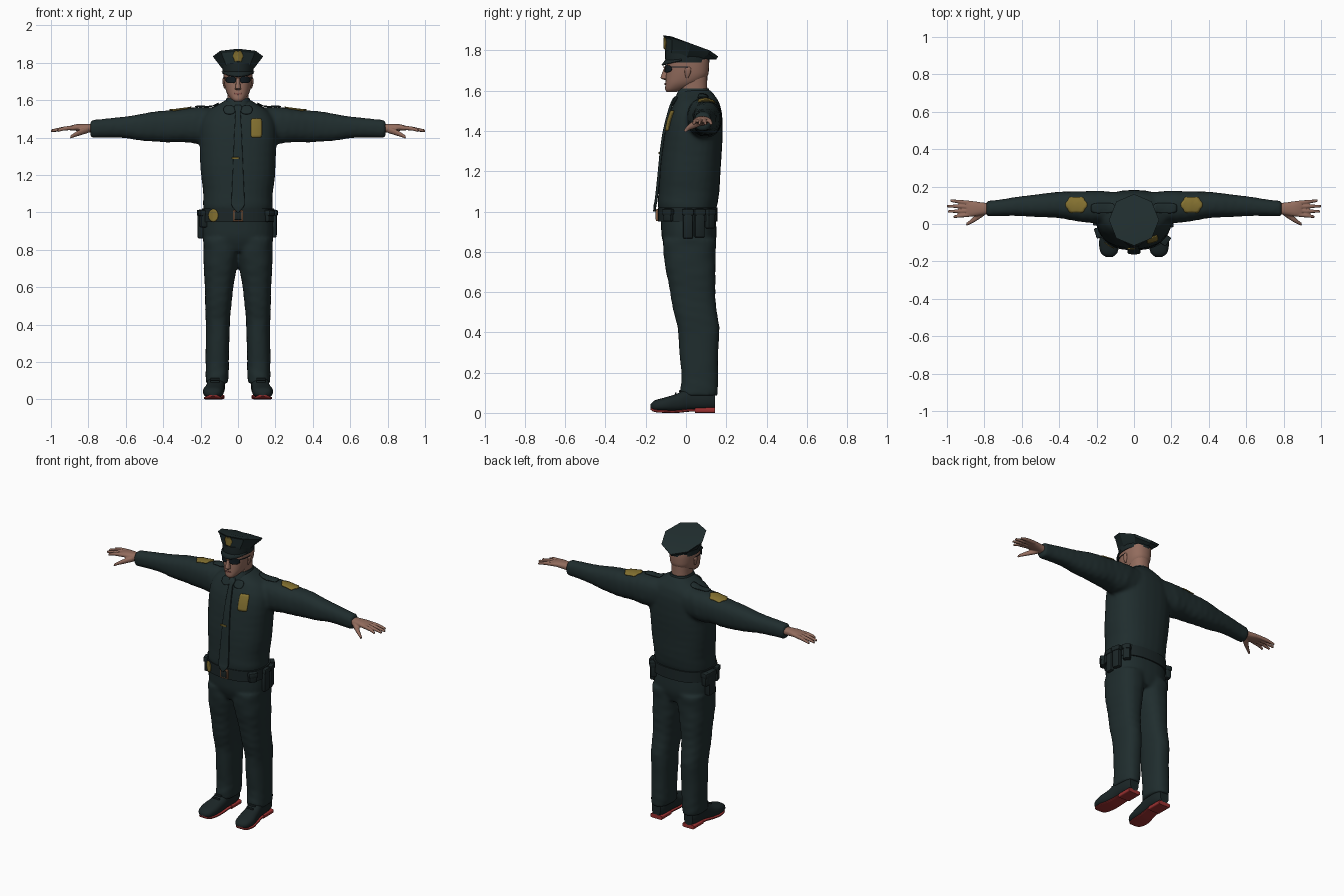
import bpy, bmesh, math

cube = bpy.data.objects.get("Cube")
if cube:
    bpy.data.objects.remove(cube, do_unlink=True)


def material(name, r, g, b):
    m = bpy.data.materials.new(name)
    m.use_nodes = True
    m.diffuse_color = (r, g, b, 1)
    node = next(n for n in m.node_tree.nodes if n.type == 'BSDF_PRINCIPLED')
    node.inputs["Base Color"].default_value = (r, g, b, 1)
    node.inputs["Roughness"].default_value = 0.8
    return m


UNIFORM = material("uniform_green", .014, .026, .027)
LEATHER = material("dark_leather", .011, .019, .02)
SKIN = material("skin", .29, .15, .11)
LIPS = material("lips", .22, .08, .065)
GOLD = material("gold", .23, .165, .03)
COPPER = material("buckle_copper", .25, .12, .06)
GLASS = material("dark_glass", .006, .011, .015)
RED = material("sole_red", .33, .03, .03)


def finish(bm, name, mat, voxel=0, smooth=0, angle=40):
    """Turn a bmesh into a shaded object, optionally fused by remeshing."""
    bmesh.ops.recalc_face_normals(bm, faces=bm.faces[:])
    me = bpy.data.meshes.new(name)
    bm.to_mesh(me)
    bm.free()
    ob = bpy.data.objects.new(name, me)
    bpy.context.collection.objects.link(ob)
    me.materials.append(mat)
    bpy.ops.object.select_all(action='DESELECT')
    ob.select_set(True)
    bpy.context.view_layer.objects.active = ob
    bpy.ops.object.shade_smooth_by_angle(angle=math.radians(angle))
    if voxel:
        r = ob.modifiers.new("fuse", 'REMESH')
        r.mode, r.voxel_size, r.use_smooth_shade = 'VOXEL', voxel, True
        s = ob.modifiers.new("soften", 'SMOOTH')
        s.factor, s.iterations = 0.5, smooth
    return ob


def spline(rows, steps):
    """Smoothly interpolate between rows of numbers."""
    out = []
    for i in range(len(rows) - 1):
        a, b, c, d = (rows[max(i - 1, 0)], rows[i], rows[i + 1], rows[min(i + 2, len(rows) - 1)])
        for k in range(steps):
            t = k / steps
            out.append([q + t / 2 * (r - p + t * (2*p - 5*q + 4*r - s + t * (3*(q - r) + s - p)))
                        for p, q, r, s in zip(a, b, c, d)])
    return out + [rows[-1]]


def loft(bm, axis, rows, side=1, n=28, power=2.4, steps=4, wobble=0):
    """Skin rings of (position, u_min, u_max, v_min, v_max); u, v are zy, xz or xy."""
    order = {'x': (2, 1, 0), 'y': (0, 2, 1), 'z': (0, 1, 2)}[axis]
    rings = []
    for t, u0, u1, v0, v1 in spline(rows, steps):
        ring = []
        for k in range(n):
            a = math.tau * k / n
            f = 1 + wobble * math.sin(2 * a + t * 70) * math.sin(t * 43 + a)
            c, s = (math.copysign(abs(w) ** (2 / power), w) * f for w in (math.cos(a), math.sin(a)))
            vals = ((u0 + u1) / 2 + c * (u1 - u0) / 2, (v0 + v1) / 2 + s * (v1 - v0) / 2, t)
            p = [vals[order[j]] for j in range(3)]
            ring.append(bm.verts.new((p[0] * side, p[1], p[2])))
        rings.append(ring)
    for a, b in zip(rings, rings[1:]):
        for k in range(n):
            bm.faces.new((a[k], a[(k + 1) % n], b[(k + 1) % n], b[k]))
    bm.faces.new(rings[0])
    bm.faces.new(rings[-1])


def solid(name, mat, axis, rows, **kw):
    bm = bmesh.new()
    loft(bm, axis, rows, **kw)
    return finish(bm, name, mat)


def box(name, mat, pos, size, bevel=.008, turn=0):
    bm = bmesh.new()
    bmesh.ops.create_cube(bm, size=1)
    bmesh.ops.scale(bm, vec=size, verts=bm.verts)
    bmesh.ops.bevel(bm, geom=bm.edges[:], offset=bevel, segments=2, affect='EDGES', profile=.5)
    ob = finish(bm, name, mat)
    ob.location, ob.rotation_euler.z = pos, turn


def patch(name, mat, target, centre, w, h, down=False, power=4, lift=.004, scallop=0):
    """Thin plate laid on a surface from the front, or from above."""
    bm, n, prev = bmesh.new(), 32, None

    def at(u, v):
        return bm.verts.new((centre[0] + u, centre[1] + v, 2) if down else (centre[0] + u, -.5, centre[1] + v))
    hub = at(0, 0)
    for r in (.25, .5, .75, 1):
        ring = []
        for k in range(n):
            a = math.tau * k / n
            f = r * (1 + scallop * math.cos(6 * a))
            c, s = (math.copysign(abs(q) ** (2 / power), q) * f for q in (math.cos(a), math.sin(a)))
            ring.append(at(c * w / 2, s * h / 2))
        for k in range(n):
            j = (k + 1) % n
            bm.faces.new((prev[k], ring[k], ring[j], prev[j]) if prev else (hub, ring[k], ring[j]))
        prev = ring
    ob = finish(bm, name, mat)
    m = ob.modifiers.new("lay", 'SHRINKWRAP')
    m.target, m.wrap_method, m.wrap_mode, m.offset = target, 'PROJECT', 'ABOVE_SURFACE', lift
    m.use_project_z, m.use_project_y = down, not down
    m.use_positive_direction, m.use_negative_direction = not down, down
    m = ob.modifiers.new("thickness", 'SOLIDIFY')
    m.thickness, m.offset = .005, 0


SIDES = (("left", 1), ("right", -1))

# Shirt: torso and sleeves fused
bm = bmesh.new()
torso = [(.99, .178, -.125, .14), (1.03, .186, -.14, .155), (1.1, .186, -.137, .165), (1.2, .198, -.13, .172),
         (1.3, .203, -.12, .178), (1.4, .206, -.105, .182), (1.48, .2, -.085, .18),
         (1.54, .165, -.06, .165), (1.58, .1, -.04, .14), (1.605, .06, -.02, .12)]
loft(bm, 'z', [(z, -w, w, f, b) for z, w, f, b in torso], wobble=.008)
sleeve = [(.08, .09, 1.48, .08, .085), (.2, .09, 1.463, .086, .098), (.3, .096, 1.465, .08, .088),
          (.4, .1, 1.46, .07, .084), (.5, .1, 1.455, .062, .074), (.6, .095, 1.456, .053, .058),
          (.7, .088, 1.45, .045, .051), (.79, .083, 1.447, .041, .047)]
for _, s in SIDES:
    loft(bm, 'x', [(x, z - c, z + c, y - r, y + r) for x, y, z, r, c in sleeve], side=s, wobble=.05)
shirt = finish(bm, "shirt", UNIFORM, .011, 4)

# Trousers: hips and legs fused
bm = bmesh.new()
loft(bm, 'z', [(.79, -.15, .15, -.09, .13), (.86, -.186, .186, -.118, .15),
               (.94, -.188, .188, -.125, .15), (1.01, -.18, .18, -.13, .145)])
leg = [(.86, -.012, .188, -.117, .15), (.72, .002, .183, -.102, .147), (.6, .026, .178, -.08, .145),
       (.5, .035, .175, -.06, .155), (.4, .044, .172, -.04, .165), (.2, .048, .172, -.024, .158),
       (.12, .052, .174, -.028, .159), (.085, .056, .172, -.024, .157)]
for _, s in SIDES:
    loft(bm, 'z', leg, side=s, wobble=.03)
finish(bm, "trousers", UNIFORM, .011, 3)

# Shoes with red soles and heels, and hands
shoe = [(-.176, .115, .15, .042, .022), (-.155, .09, .177, .062, .01), (-.1, .077, .187, .078, .006),
        (-.04, .075, .175, .097, .006), (.02, .072, .165, .13, .012), (.1, .07, .16, .132, .014),
        (.143, .085, .148, .11, .02)]
for tag, s in SIDES:
    solid(tag + "_shoe", LEATHER, 'y', [(y, a, b, low, top) for y, a, b, top, low in shoe], side=s)
    solid(tag + "_sole", RED, 'y', [(y, a + .004, b - .004, low - .006, low + .008)
                                    for y, a, b, top, low in shoe], side=s, power=4)
    solid(tag + "_heel", RED, 'y', [(y, .073, .159, 0, .026) for y in (.045, .09, .143)], side=s, power=5)
    for i in range(3):
        y = -.05 + i * .02
        box(f"{tag}_lace_{i}", LEATHER, (s * .123, y, .096 + i * .012), (.05, .008, .012), .003)

    bm = bmesh.new()
    loft(bm, 'x', [(.76, 1.425, 1.472, .055, .11), (.81, 1.43, 1.474, .048, .115),
                   (.86, 1.436, 1.472, .04, .122), (.895, 1.438, 1.464, .04, .122)], side=s)
    for i, tip in enumerate((.965, .995, 1.0, .982)):
        y, spread = .05 + i * .021, (i - 1.5) * .004
        loft(bm, 'x', [(.87, 1.441, 1.465, y - .011, y + .011),
                       (.93, 1.437, 1.459, y + spread - .01, y + spread + .01),
                       (tip, 1.429, 1.444, y + 2 * spread - .007, y + 2 * spread + .007)], side=s, n=12)
    loft(bm, 'x', [(.8, 1.425, 1.462, .045, .085), (.845, 1.411, 1.443, .015, .05),
                   (.875, 1.402, 1.426, -.001, .022), (.897, 1.393, 1.41, -.011, .006)], side=s, n=12)
    finish(bm, tag + "_hand", SKIN, .0045, 2)

# Neck, head, nose and mouth
solid("neck", SKIN, 'z', [(1.53, -.06, .06, -.03, .115), (1.6, -.056, .056, -.03, .106),
                          (1.68, -.058, .058, -.04, .106)])
skull = [(1.593, .018, -.095, -.05), (1.606, .036, -.103, -.01), (1.635, .058, -.102, .06),
         (1.67, .07, -.1, .105), (1.71, .076, -.097, .114), (1.76, .078, -.097, .114), (1.8, .07, -.08, .1)]
head = solid("head", SKIN, 'z', [(z, -w, w, f, b) for z, w, f, b in skull])
solid("nose", SKIN, 'z', [(1.654, -.01, .01, -.108, -.08), (1.66, -.016, .016, -.122, -.08),
                          (1.67, -.014, .014, -.125, -.08), (1.72, -.008, .008, -.106, -.08)], n=12)
patch("mouth", LIPS, head, (0, 1.634), .042, .01, power=2, lift=.002)

# Ears and sunglasses
for tag, s in SIDES:
    solid(tag + "_ear", SKIN, 'z', [(1.662, .064, .074, .0, .01), (1.685, .066, .081, -.006, .022),
                                    (1.708, .066, .084, -.005, .026), (1.718, .068, .08, .004, .02)], side=s, n=12)
    patch(tag + "_lens", GLASS, head, (s * .034, 1.709), .048, .036, power=3, lift=.007)
    solid(tag + "_temple", GLASS, 'y', [(-.075, .058, .064, 1.715, 1.72), (-.03, .074, .079, 1.715, 1.72),
                                        (.01, .077, .081, 1.715, 1.72)], side=s, n=8)
box("glasses_bridge", COPPER, (0, -.11, 1.718), (.024, .008, .006), .002)

# Peaked cap: round band, eight-sided flared crown, visor
solid("cap_band", LEATHER, 'z', [(1.74, -.083, .083, -.102, .116), (1.77, -.084, .084, -.104, .117),
                                 (1.8, -.084, .084, -.104, .112)], power=2.1)
bm = bmesh.new()
crown = []
for grow in (0, .93, 1, .7):
    ring = []
    for k in range(8):
        a = math.tau * k / 8
        x, y = math.cos(a), math.sin(a)
        rise = 1.77 + .105 * ((1 - y) / 2) ** .7
        if grow == 0:
            p = (x * .084, .006 + y * .11, 1.768 - .012 * y)
        elif grow == .7:
            p = (x * .09, .022 + y * .095, 1.835 - y * .035)
        else:
            p = (x * .134 * grow, .022 + y * .138 * grow, rise - (.014 if grow < 1 else 0))
        ring.append(bm.verts.new(p))
    crown.append(ring)
for a, b in zip(crown, crown[1:]):
    for k in range(8):
        bm.faces.new((a[k], a[(k + 1) % 8], b[(k + 1) % 8], b[k]))
bm.faces.new(crown[0])
bm.faces.new(crown[-1])
cap = finish(bm, "cap_crown", UNIFORM, angle=20)
patch("cap_badge", GOLD, cap, (0, 1.836), .046, .06, power=2.5, scallop=.1)
bm = bmesh.new()
prev = None
for k in range(17):
    a = math.pi * (1.08 + .84 * k / 16)
    x, y = math.cos(a), math.sin(a)
    row = [bm.verts.new((x * (.08 + .01 * d), .006 + y * (.104 + .024 * d), 1.76 + .032 * y * d))
           for d in (0, .5, 1)]
    if prev:
        for i in range(2):
            bm.faces.new((prev[i], prev[i + 1], row[i + 1], row[i]))
    prev = row
visor = finish(bm, "cap_visor", LEATHER)
visor.modifiers.new("thickness", 'SOLIDIFY').thickness = .006

# Collar, tie and badges
solid("collar", UNIFORM, 'z', [(1.55, -.085, .085, -.056, .135), (1.585, -.07, .07, -.045, .122),
                               (1.612, -.061, .061, -.032, .113)])
for tag, s in SIDES:
    patch(tag + "_collar_flap", UNIFORM, shirt, (s * .045, 1.545), .06, .045, power=2.5, lift=.006)
    patch(tag + "_epaulette", UNIFORM, shirt, (s * .165, .085), .13, .05, down=True, lift=.007)
    patch(tag + "_sleeve_patch", GOLD, shirt, (s * .308, .102), .11, .082, down=True, power=2.5, scallop=.07)
tie = [(1.575, .014, -.05), (1.56, .021, -.066), (1.535, .014, -.078), (1.5, .016, -.09), (1.4, .021, -.115),
       (1.3, .025, -.13), (1.18, .03, -.142), (1.06, .035, -.155), (1.03, .03, -.161), (1.0, .004, -.163)]
solid("tie", UNIFORM, 'z', [(z, -w, w, y, y + .014) for z, w, y in tie], power=5)
box("tie_clip", GOLD, (-.014, -.132, 1.29), (.042, .008, .01), .002)
patch("chest_badge", GOLD, shirt, (.097, 1.45), .056, .1, power=8)

# Belt, buckle and belt gear
belt = solid("belt", LEATHER, 'z', [(z, -.192, .192, -.14, .157) for z in (.95, .985, 1.02)], power=2.5)
box("buckle", COPPER, (0, -.143, .982), (.056, .012, .06), .004)
box("buckle_plate", LEATHER, (0, -.146, .982), (.04, .012, .044), .003)
patch("belt_badge", GOLD, belt, (-.13, .984), .05, .068, power=2)
gear = [("front_pouch", .165, -.085, .05, .95, -.6), ("radio", .188, .01, .05, .865, 0),
        ("tall_pouch", .185, .066, .05, .87, .25), ("rear_pouch", .155, .118, .045, .915, .7),
        ("holster", -.197, .03, .07, .86, 0), ("grip", -.195, .075, .035, .93, -.2),
        ("side_pouch", -.185, -.045, .05, .92, .3)]
for name, x, y, wide, low, turn in gear:
    box(name, LEATHER, (x, y, (low + 1.015) / 2), (.038, wide, 1.015 - low), .009, turn)
    box(name + "_flap", LEATHER, (x, y, .997), (.046, wide + .006, .032), .006, turn)
